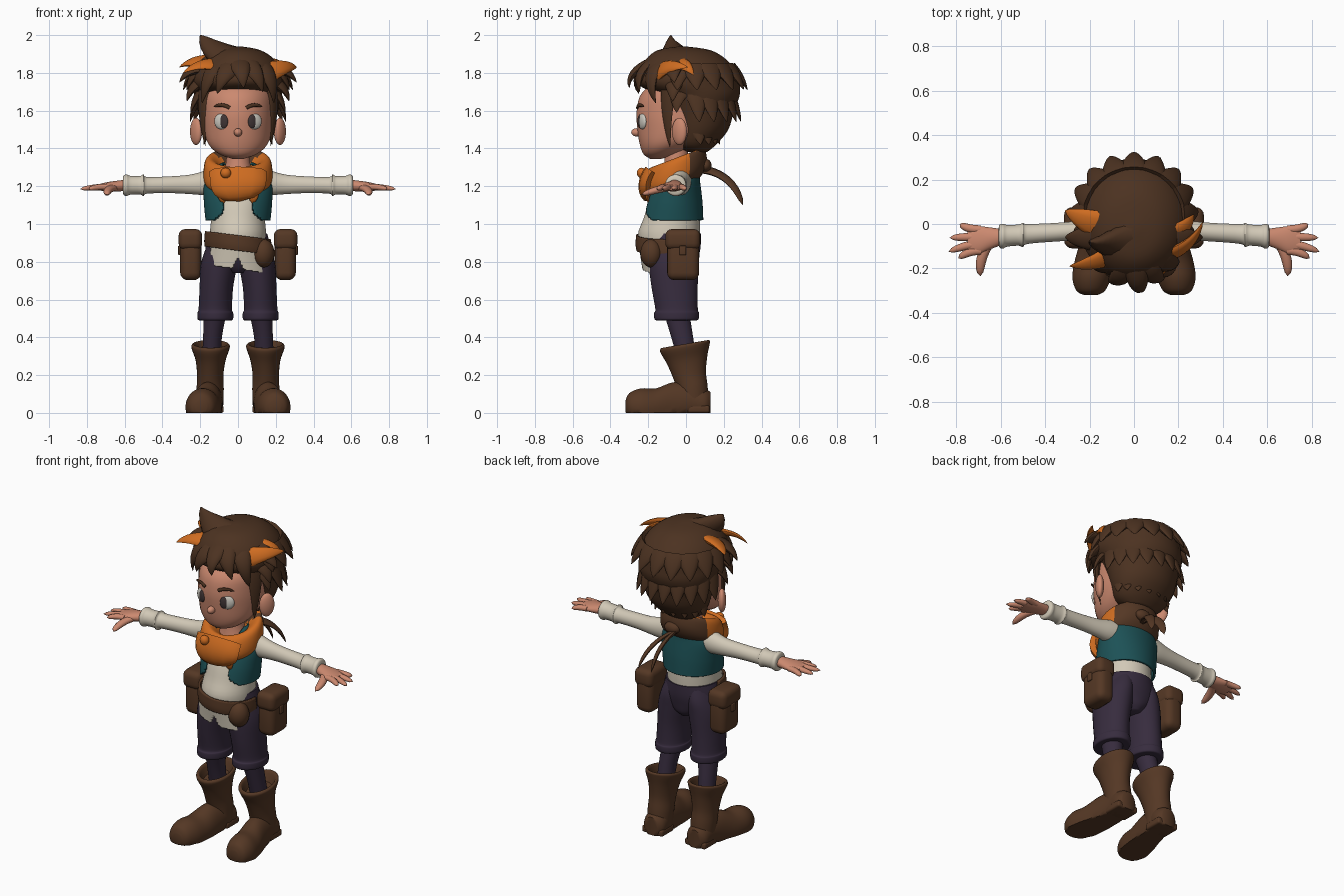
import bpy, bmesh, math
from mathutils import Vector, Matrix

cube = bpy.data.objects.get("Cube")
if cube:
    bpy.data.objects.remove(cube, do_unlink=True)


def paint(name, r, g, b):
    mat = bpy.data.materials.new(name)
    mat.use_nodes = True
    mat.diffuse_color = (r, g, b, 1)
    mat.node_tree.nodes["Principled BSDF"].inputs["Base Color"].default_value = (r, g, b, 1)
    return mat


skin = paint("skin", .6, .25, .16)
hair_brown = paint("hair brown", .072, .032, .015)
leather = paint("leather brown", .09, .039, .018)
orange = paint("bright orange", .62, .15, .015)
teal = paint("vest teal", .012, .083, .093)
cream = paint("shirt cream", .64, .58, .47)
plum = paint("trouser plum", .038, .025, .048)
eye_white = paint("eye white", .6, .58, .52)
eye_dark = paint("eye dark", .05, .035, .035)
head_centre = Vector((0, .02, 1.68))


def finish(name, bm, mat):
    """Turn a bmesh into a smooth object that keeps hard edges."""
    bmesh.ops.recalc_face_normals(bm, faces=bm.faces)
    mesh = bpy.data.meshes.new(name)
    bm.to_mesh(mesh)
    bm.free()
    mesh.materials.append(mat)
    mesh.shade_smooth()
    mesh.set_sharp_from_angle(angle=math.radians(50))
    obj = bpy.data.objects.new(name, mesh)
    bpy.context.scene.collection.objects.link(obj)
    return obj


def bridge(name, mat, rings, keep=None):
    """Join rings of points; keep=None closes the ends, else it picks faces."""
    bm = bmesh.new()
    loops = [[bm.verts.new(p) for p in ring] for ring in rings]
    count = len(loops[0])
    for low, high in zip(loops, loops[1:]):
        for i in range(count):
            j = (i + 1) % count
            bm.faces.new((low[i], low[j], high[j], high[i]))
    if keep:
        drop = [f for f in bm.faces if not keep(f.calc_center_median())]
        bmesh.ops.delete(bm, geom=drop, context="FACES")
    else:
        bm.faces.new(loops[0])
        bm.faces.new(loops[-1])
    obj = finish(name, bm, mat)
    if keep:
        shell = obj.modifiers.new("thickness", "SOLIDIFY")
        shell.thickness, shell.offset = .014, 0
    return obj


def loft(name, mat, rows, axis="Z", lean=(0, 0), keep=None, sides=32, steps=4):
    """Ellipses (along, centre a, centre b, radius a, radius b) along an axis."""
    rows = [Vector(r) for r in rows]
    ends = [rows[0]] + rows + [rows[-1]]
    smooth = []
    for p, q, r, s in zip(ends, ends[1:], ends[2:], ends[3:]):
        for k in range(steps):
            t = k / steps
            smooth.append(q + ((r - p) * t + (p * 2 - q * 5 + r * 4 - s) * t ** 2
                               + (q * 3 - p - r * 3 + s) * t ** 3) / 2)
    smooth.append(rows[-1])
    rings = []
    for along, ca, cb, ra, rb in smooth:
        ring = []
        for i in range(sides):
            turn = math.tau * (i + .5) / sides
            a, b = ca + ra * math.cos(turn), cb + rb * math.sin(turn)
            x, y, z = {"X": (along, a, b), "Y": (a, along, b), "Z": (a, b, along)}[axis]
            ring.append((x, y, max(0, z + lean[0] * x + lean[1] * y)))
        rings.append(ring)
    return bridge(name, mat, rings, keep)


def lock(name, mat, root, mid, tip, width, thick=.5, blunt=False, out=None):
    """A tapered curved strand, flat against the head unless out is given."""
    a, b, c = Vector(root), Vector(mid), Vector(tip)
    normal = Vector(out) if out else b - head_centre
    rings = []
    for i in range(11):
        t = i / 10
        point = a.lerp(b, t).lerp(b.lerp(c, t), t)
        tangent = (b - a).lerp(c - b, t)
        u = tangent.cross(normal).normalized()
        v = u.cross(tangent).normalized()
        size = width * max(.02, (1 - t ** 4) ** .5 if blunt else (1 - t) ** .7)
        rings.append([point + u * size * math.cos(k * math.tau / 12)
                      + v * size * thick * math.sin(k * math.tau / 12) for k in range(12)])
    return bridge(name, mat, rings)


def blob(name, mat, centre, size, turn=0):
    bm = bmesh.new()
    place = Matrix.Translation(centre) @ Matrix.Rotation(turn, 4, "Z") @ Matrix.Diagonal((*size, 1))
    bmesh.ops.create_uvsphere(bm, u_segments=24, v_segments=14, radius=1, matrix=place)
    return finish(name, bm, mat)


def soft_box(name, mat, centre, size, rounding):
    bm = bmesh.new()
    bmesh.ops.create_cube(bm, size=1, matrix=Matrix.Translation(centre) @ Matrix.Diagonal((*size, 1)))
    bmesh.ops.bevel(bm, geom=bm.edges[:], offset=rounding, segments=4, profile=.5, affect="EDGES")
    return finish(name, bm, mat)


def pair(obj):
    """Mirror a left part to make the right one."""
    twin = obj.copy()
    twin.data = obj.data.copy()
    twin.data.transform(Matrix.Diagonal((-1, 1, 1, 1)))
    twin.data.flip_normals()
    twin.name = obj.name.replace("left", "right")
    bpy.context.scene.collection.objects.link(twin)


# Head and face
loft("head", skin, [(1.345, 0, -.16, .03, .03), (1.37, 0, -.14, .1, .085), (1.42, 0, -.1, .155, .145),
                    (1.5, 0, -.05, .183, .208), (1.6, 0, -.04, .187, .222), (1.7, 0, -.03, .175, .2),
                    (1.8, 0, 0, .1, .1)])
loft("neck", skin, [(1.24, 0, -.05, .09, .08), (1.32, 0, -.05, .065, .065), (1.42, 0, -.05, .06, .06)])
blob("nose", skin, (0, -.26, 1.485), (.022, .03, .022))
pair(blob("left_ear", skin, (.222, -.035, 1.49), (.024, .045, .072), -.6))
pair(blob("left_eye", eye_white, (.087, -.231, 1.543), (.042, .016, .042), .42))
pair(blob("left_iris", eye_dark, (.076, -.244, 1.543), (.025, .01, .036), .38))
pair(lock("left_brow", hair_brown, (.045, -.258, 1.615), (.085, -.253, 1.642), (.13, -.222, 1.62),
          .01, .6, True, (0, -1, 0)))

# Hair mass, back layers, fringe and coloured tufts
loft("hair", hair_brown, [(1.38, 0, .06, .09, .05), (1.42, 0, .05, .15, .11), (1.5, 0, .07, .19, .155),
                          (1.6, 0, .07, .213, .185), (1.68, 0, .065, .232, .22), (1.74, 0, .015, .245, .27),
                          (1.8, 0, .01, .24, .262), (1.87, 0, 0, .195, .215), (1.92, 0, -.01, .12, .14),
                          (1.94, 0, -.02, .02, .02)])
layers = (("upper", 1.83, 1.71, .29, .275, 11, -20), ("middle", 1.72, 1.54, .255, .245, 10, 5),
          ("lower", 1.56, 1.42, .185, .13, 8, 12))
for layer, top, low, rx, ry, count, start in layers:
    for i in range(count):
        turn = math.radians(start + (180 - 2 * start) * i / (count - 1))
        side, back = math.cos(turn) * rx, math.sin(turn) * ry
        lock(f"{layer}_back_lock", hair_brown, (side * .72, .04 + back * .72, top),
             (side * .9, .04 + back * .92, (top + low) / 2 + .015), (side, .05 + back, low), .075, .4)
fringe = [((0, -.1, 1.87), (.1, -.28, 1.84), (.13, -.245, 1.7), .08),
          ((0, -.1, 1.87), (.02, -.32, 1.83), (.03, -.3, 1.72), .075),
          ((.02, -.1, 1.87), (-.08, -.3, 1.82), (-.11, -.25, 1.69), .08),
          ((-.05, -.1, 1.87), (-.17, -.24, 1.82), (-.19, -.17, 1.64), .075),
          ((.08, -.1, 1.86), (.19, -.23, 1.81), (.19, -.16, 1.64), .075)]
for root, mid, tip, width in fringe:
    lock("fringe_lock", hair_brown, root, mid, tip, width)
lock("quiff", hair_brown, (.06, -.07, 1.84), (-.13, -.09, 1.88), (-.2, -.08, 2), .13, .6)
lock("crown_lock", hair_brown, (-.08, -.03, 1.87), (.1, -.04, 1.93), (.22, -.03, 1.83), .11, .4)
pair(lock("left_sideburn", hair_brown, (.18, -.09, 1.72), (.198, -.11, 1.58), (.172, -.085, 1.41), .05, .35))
pair(lock("left_side_spike", hair_brown, (.17, -.06, 1.83), (.26, -.07, 1.83), (.31, -.06, 1.75), .07))
pair(lock("left_temple_spike", hair_brown, (.17, -.05, 1.76), (.25, -.07, 1.74), (.27, -.07, 1.65), .07))
pair(lock("left_ear_spike", hair_brown, (.19, -.03, 1.7), (.23, -.05, 1.67), (.25, -.05, 1.59), .06, .4))
for root, mid, tip, width in [((.15, -.14, 1.8), (.27, -.1, 1.85), (.31, .01, 1.83), .06),
                              ((.15, -.06, 1.83), (.25, -.01, 1.87), (.27, .04, 1.79), .06),
                              ((-.12, -.02, 1.85), (-.24, .02, 1.88), (-.31, .06, 1.83), .085),
                              ((-.1, -.14, 1.84), (-.21, -.19, 1.86), (-.29, -.19, 1.8), .055)]:
    lock("orange_tuft", orange, root, mid, tip, width, .4)

# Shirt, vest, belt and shirt tail
loft("shirt", cream, [(.84, 0, -.08, .145, .15), (.94, 0, -.09, .15, .165), (1.03, 0, -.075, .143, .15),
                      (1.12, 0, -.065, .145, .13), (1.2, 0, -.05, .145, .1), (1.25, 0, -.04, .11, .08),
                      (1.27, 0, -.04, .07, .06)])
loft("vest", teal, [(1.02, 0, -.075, .165, .16), (1.12, 0, -.065, .174, .145), (1.22, 0, -.05, .174, .118),
                    (1.28, 0, -.04, .13, .1), (1.32, 0, -.04, .08, .07)], sides=128, steps=12,
     keep=lambda c: c.y > -.06 or abs(c.x) > .08 + max(0, 1.08 - c.z) ** 2 * 14)
loft("belt", leather, [(.86, 0, -.08, .17, .175), (.89, 0, -.08, .172, .18), (.94, 0, -.08, .168, .178)],
     lean=(-.13, 0), sides=64, keep=lambda c: c.y < -.07)
loft("shirt_tail", cream, [(.72, 0, -.07, .19, .15), (.8, 0, -.075, .18, .155), (.9, 0, -.08, .163, .165)],
     sides=128, steps=16, keep=lambda c: c.y < -.1 and abs(c.x) < .14
     and c.z > .762 - .15 * c.x + max(0, .06 - 2 * abs(c.x)))
blob("hip_purse", leather, (.135, -.185, .845), (.06, .055, .075), .6)

# Trousers
loft("trouser_seat", plum, [(.74, 0, -.06, .05, .09), (.77, 0, -.06, .1, .115), (.82, 0, -.065, .165, .132),
                            (.88, 0, -.065, .172, .143), (.95, 0, -.07, .155, .15)])
pair(loft("left_trouser_leg", plum, [(.49, .12, -.05, .08, .1), (.495, .12, -.05, .094, .117),
                                     (.53, .12, -.05, .095, .119), (.55, .12, -.05, .089, .113),
                                     (.66, .115, -.06, .089, .122), (.78, .102, -.065, .096, .133),
                                     (.86, .09, -.065, .085, .136), (.93, .075, -.065, .07, .12)]))
pair(loft("left_shin", plum, [(.28, .14, .005, .05, .05), (.4, .135, -.02, .05, .058), (.53, .12, -.05, .06, .068)]))

# Belt pouches
pair(soft_box("left_pouch", leather, (.25, -.015, .82), (.112, .17, .235), .04))
pair(soft_box("left_pouch_flap", leather, (.252, -.017, .918), (.125, .185, .11), .035))
pair(soft_box("left_pouch_clasp", leather, (.311, -.017, .86), (.012, .035, .05), .005))

# Boots
pair(loft("left_boot_shaft", leather, [(.02, .147, .04, .068, .08), (.12, .147, .035, .072, .08),
                                       (.2, .147, .018, .07, .088), (.28, .145, .005, .08, .108),
                                       (.34, .145, -.005, .1, .13), (.36, .145, -.005, .1, .132),
                                       (.362, .145, -.005, .085, .115), (.31, .145, -.005, .065, .09)], lean=(0, .17)))
pair(loft("left_boot_foot", leather, [(-.32, .195, .035, .03, .03), (-.3, .195, .035, .065, .07),
                                      (-.24, .19, .03, .088, .1), (-.16, .178, .03, .088, .1),
                                      (-.07, .162, .04, .078, .122), (.03, .15, .06, .07, .1),
                                      (.1, .147, .05, .068, .08), (.13, .147, .05, .045, .06)], axis="Y"))
pair(soft_box("left_boot_heel", leather, (.147, .065, .02), (.142, .12, .04), .012))

# Sleeves and hands
pair(loft("left_sleeve", cream, [(.1, -.035, 1.23, .065, .075), (.17, -.03, 1.218, .055, .066),
                                 (.25, -.03, 1.21, .045, .052), (.35, -.037, 1.208, .042, .045),
                                 (.48, -.045, 1.205, .045, .044), (.5, -.05, 1.205, .055, .057),
                                 (.52, -.05, 1.205, .048, .049), (.57, -.053, 1.205, .049, .05),
                                 (.59, -.055, 1.205, .056, .057), (.605, -.055, 1.205, .052, .052),
                                 (.61, -.055, 1.205, .035, .035)], axis="X"))
pair(loft("left_palm", skin, [(.59, -.058, 1.205, .034, .03), (.65, -.065, 1.2, .05, .028),
                              (.7, -.073, 1.197, .062, .023), (.75, -.078, 1.193, .05, .014)], axis="X"))
for finger, y, x_tip, y_tip in (("little", -.025, .785, 0), ("ring", -.058, .83, -.062),
                                ("middle", -.09, .835, -.125), ("index", -.12, .79, -.155)):
    pair(lock(f"left_{finger}_finger", skin, (.69, y, 1.197), (.75, y, 1.197), (x_tip, y_tip, 1.185),
              .019, .85, True, (0, 0, 1)))
pair(lock("left_thumb", skin, (.65, -.08, 1.195), (.7, -.15, 1.185), (.692, -.235, 1.155), .024, .8, True, (0, 0, 1)))

# Scarf: bright in front, brown behind
scarf = loft("scarf", orange, [(1.2, 0, -.055, .13, .11), (1.24, 0, -.06, .175, .155), (1.29, 0, -.06, .183, .172),
                               (1.35, 0, -.055, .175, .158), (1.37, 0, -.05, .15, .135), (1.35, 0, -.05, .115, .105),
                               (1.3, 0, -.05, .07, .06)], lean=(0, .38))
scarf.data.materials.append(leather)
for face in scarf.data.polygons:
    face.material_index = int(face.center.y > .01 and face.center.z < 1.385)
front = (0, -1, 0)
lock("scarf_drape", orange, (0, -.18, 1.28), (0, -.235, 1.2), (.01, -.195, 1.12), .15, .28, True, front)
blob("scarf_knot", orange, (-.065, -.235, 1.27), (.028, .025, .028))
pair(lock("left_scarf_end", orange, (.09, -.17, 1.25), (.09, -.225, 1.18), (.075, -.195, 1.11), .03, .4, True, front))
blob("scarf_back_knot", leather, (.02, .105, 1.31), (.05, .03, .035))
for x in (.03, .12):
    lock("scarf_tail", leather, (0, .08, 1.29), (x * .7, .25, 1.27), (x, .3, 1.1), .028, .4, True, (.8, .6, .6))
